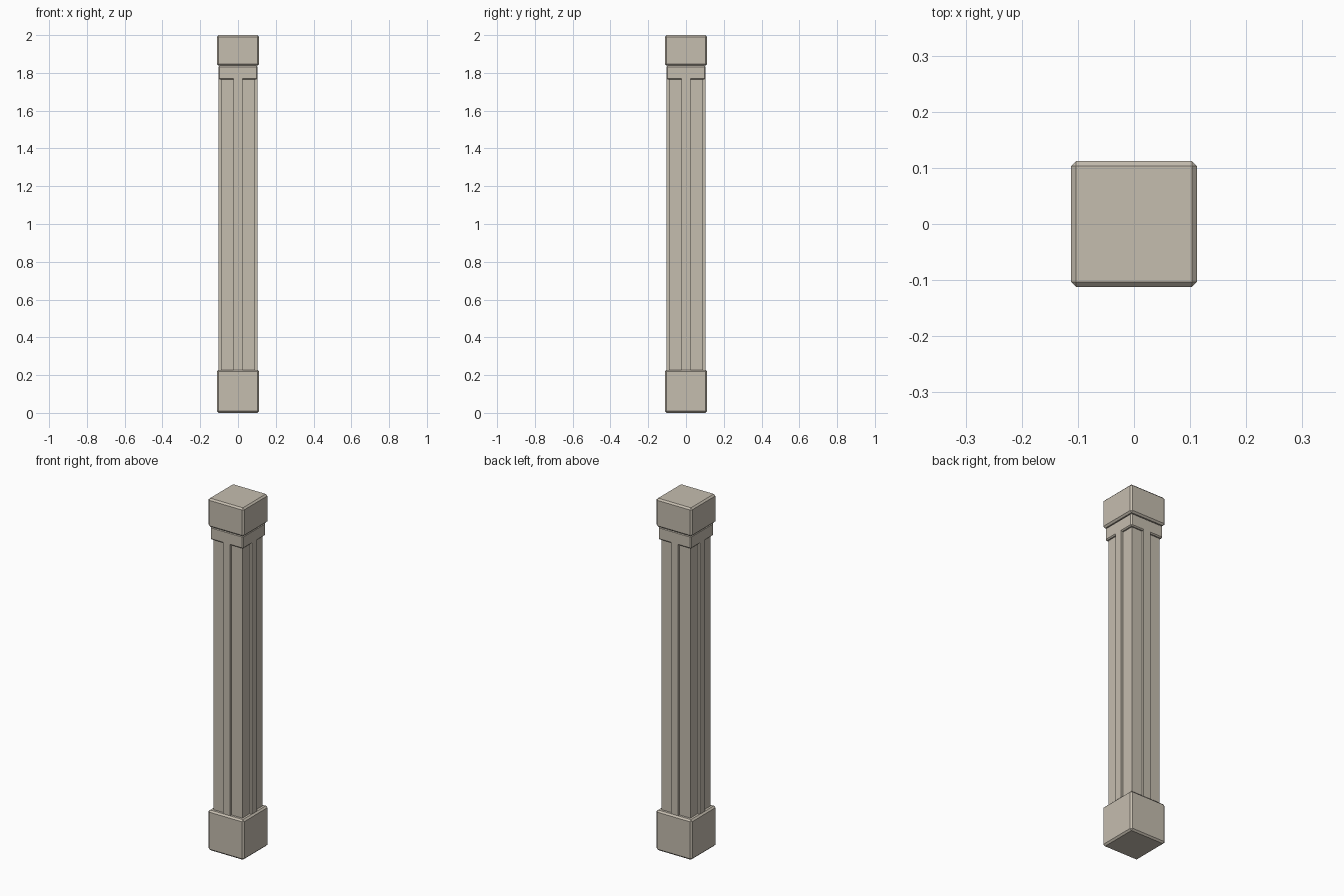
import bpy

default = bpy.data.objects.get("Cube")
if default:
    bpy.data.objects.remove(default, do_unlink=True)


def make_material(name, rgb):
    mat = bpy.data.materials.new(name)
    mat.use_nodes = True
    mat.diffuse_color = (*rgb, 1)
    mat.node_tree.nodes["Principled BSDF"].inputs["Base Color"].default_value = (*rgb, 1)
    return mat


stone = make_material("warm stone", (0.56, 0.51, 0.43))


def block(name, half_x, half_y, bottom, top, bevel=0.0):
    """Upright stone block centred on the axis, with optional softened edges."""
    bpy.ops.mesh.primitive_cube_add(size=2, location=(0, 0, (bottom + top) / 2))
    obj = bpy.context.object
    obj.name = name
    obj.scale = (half_x, half_y, (top - bottom) / 2)
    bpy.ops.object.transform_apply(location=False, rotation=False, scale=True)
    obj.data.materials.append(stone)
    if bevel:
        mod = obj.modifiers.new("soft edges", "BEVEL")
        mod.width = bevel
        mod.segments = 1
    return obj


# Plinth, collar and capital
block("plinth", 0.112, 0.112, 0, 0.228, 0.009)
block("collar", 0.103, 0.103, 1.765, 1.838, 0.006)
block("capital", 0.112, 0.112, 1.838, 2, 0.009)

# Square shaft with a raised strip down the middle of each side
block("shaft", 0.09, 0.09, 0.2, 1.79)
block("front_back_strips", 0.023, 0.103, 0.2, 1.79)
block("side_strips", 0.103, 0.023, 0.2, 1.79)
